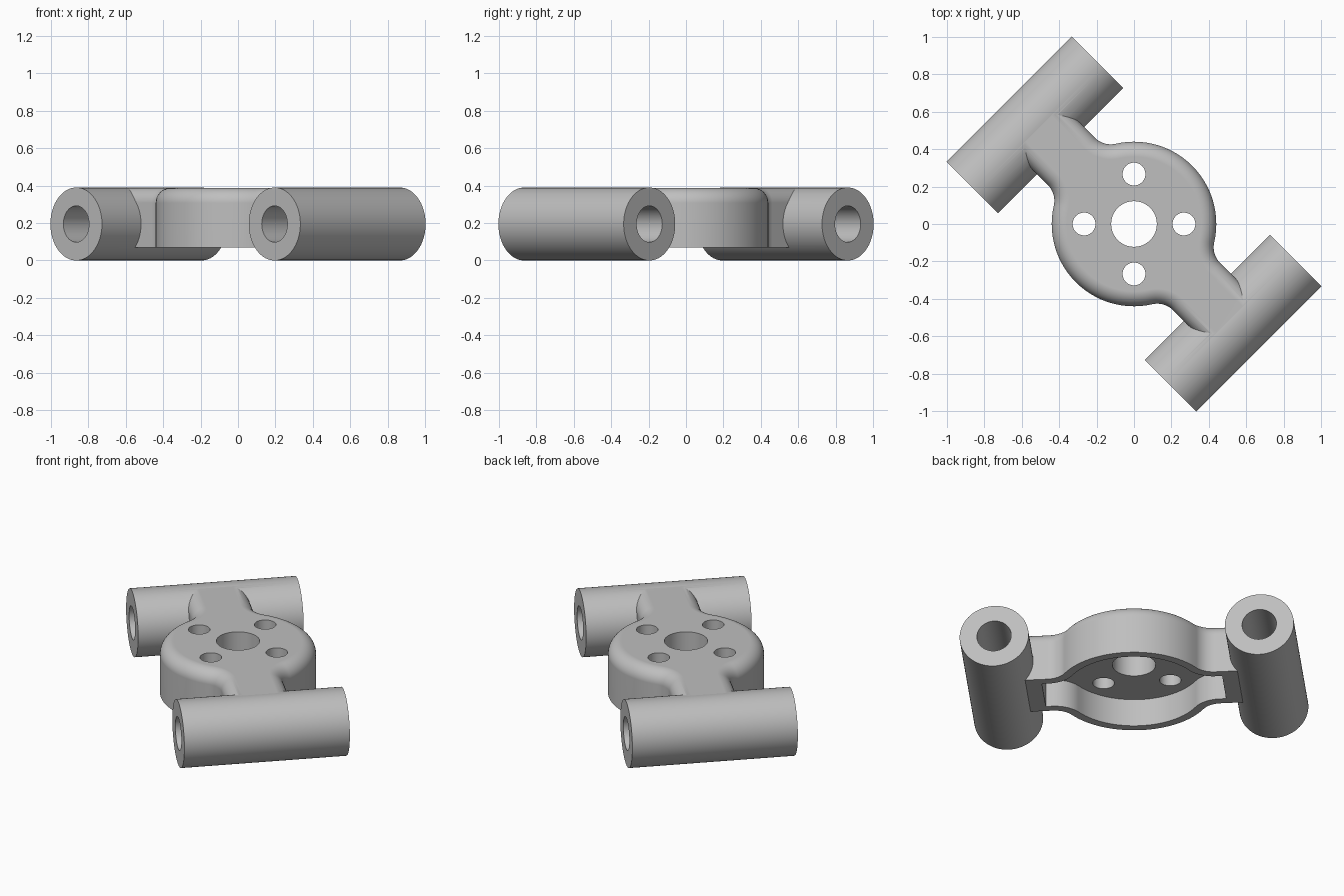
import bpy, bmesh
from math import sin, cos, pi, sqrt, asin
from mathutils import Matrix

if "Cube" in bpy.data.objects:
    bpy.data.objects.remove(bpy.data.objects["Cube"])

R, FILLET, ARM = 0.44, 0.12, 0.178     # disc radius, neck fillet, arm half-width
TOP, BASE, ROUND = 0.388, 0.07, 0.08   # plate top, plate underside, edge rounding
REACH, TUBE_R, TUBE_LEN = 0.75, 0.195, 0.947
TURN = Matrix.Rotation(-pi / 4, 4, "Z")  # arms lie along the diagonal

steel = bpy.data.materials.new("light grey metal")
steel.use_nodes = True
steel.diffuse_color = (0.52, 0.52, 0.52, 1)
steel.node_tree.nodes["Principled BSDF"].inputs["Base Color"].default_value = (0.52, 0.52, 0.52, 1)


def outline(inset, end):
    """Disc with two filleted arms, moved inward by inset."""
    cv = ARM + FILLET
    cu = sqrt((R + FILLET) ** 2 - cv ** 2)
    a = asin(cv / (R + FILLET))
    disc, rad = R - inset, FILLET + inset
    n = 14
    # quarter: arm end, concave neck, then disc up to the middle
    q = [(end, ARM - inset)]
    for i in range(n + 1):
        t = -pi / 2 - (pi / 2 - a) * i / n
        q.append((cu + rad * cos(t), cv + rad * sin(t)))
    for i in range(1, n + 1):
        t = a + (pi / 2 - a) * i / n
        q.append((disc * cos(t), disc * sin(t)))
    half = q + [(-u, v) for u, v in reversed(q[:-1])]
    return half + [(-u, -v) for u, v in half]


def add_object(name, bm, matrix):
    bmesh.ops.recalc_face_normals(bm, faces=bm.faces)
    bm.transform(matrix)
    me = bpy.data.meshes.new(name)
    bm.to_mesh(me)
    bm.free()
    me.materials.append(steel)
    ob = bpy.data.objects.new(name, me)
    bpy.context.collection.objects.link(ob)
    return ob


def loft(name, layers):
    """Stack outlines given as (inset, arm end, height)."""
    bm = bmesh.new()
    rings = [[bm.verts.new((u, v, z)) for u, v in outline(d, end)] for d, end, z in layers]
    for lo, hi in zip(rings, rings[1:]):
        for i in range(len(lo)):
            j = (i + 1) % len(lo)
            bm.faces.new((lo[i], lo[j], hi[j], hi[i]))
    bm.faces.new(rings[0])
    bm.faces.new(rings[-1])
    return add_object(name, bm, TURN)


def cylinder(name, radius, length, matrix, sides=96):
    bm = bmesh.new()
    bmesh.ops.create_cone(bm, cap_ends=True, segments=sides, radius1=radius,
                          radius2=radius, depth=length)
    return add_object(name, bm, matrix)


def combine(target, other, operation):
    mod = target.modifiers.new(operation, "BOOLEAN")
    mod.operation, mod.solver, mod.object = operation, "EXACT", other
    bpy.context.view_layer.objects.active = target
    bpy.ops.object.modifier_apply(modifier=mod.name)
    bpy.data.objects.remove(other)


# Plate with rounded top edge
layers = [(0, REACH, BASE)]
for i in range(11):
    t = pi / 2 * i / 10
    layers.append((ROUND * (1 - cos(t)), REACH, TOP - ROUND + ROUND * sin(t)))
bracket = loft("bracket_body", layers)

# Hollow underside
combine(bracket, loft("underside_pocket", [(0.05, 0.51, -0.1), (0.05, 0.51, 0.24)]), "DIFFERENCE")

# Tubes across the arm ends, bored through
for side in (-1, 1):
    place = TURN @ Matrix.Translation((side * REACH, 0, TUBE_R)) @ Matrix.Rotation(pi / 2, 4, "X")
    combine(bracket, cylinder("tube", TUBE_R, TUBE_LEN, place), "UNION")
    combine(bracket, cylinder("tube_bore", 0.097, 1.2, place), "DIFFERENCE")

# Centre hole and four bolt holes
combine(bracket, cylinder("centre_hole", 0.122, 2, Matrix()), "DIFFERENCE")
for k in range(4):
    spot = Matrix.Rotation(k * pi / 2, 4, "Z") @ Matrix.Translation((0.267, 0, 0))
    combine(bracket, cylinder("bolt_hole", 0.061, 2, spot, 48), "DIFFERENCE")

# Smooth curved faces, crisp edges
bpy.ops.object.select_all(action="DESELECT")
bracket.select_set(True)
bpy.context.view_layer.objects.active = bracket
bpy.ops.object.shade_smooth_by_angle(angle=pi / 7)
weighted = bracket.modifiers.new("flat_face_normals", "WEIGHTED_NORMAL")
weighted.keep_sharp = True
